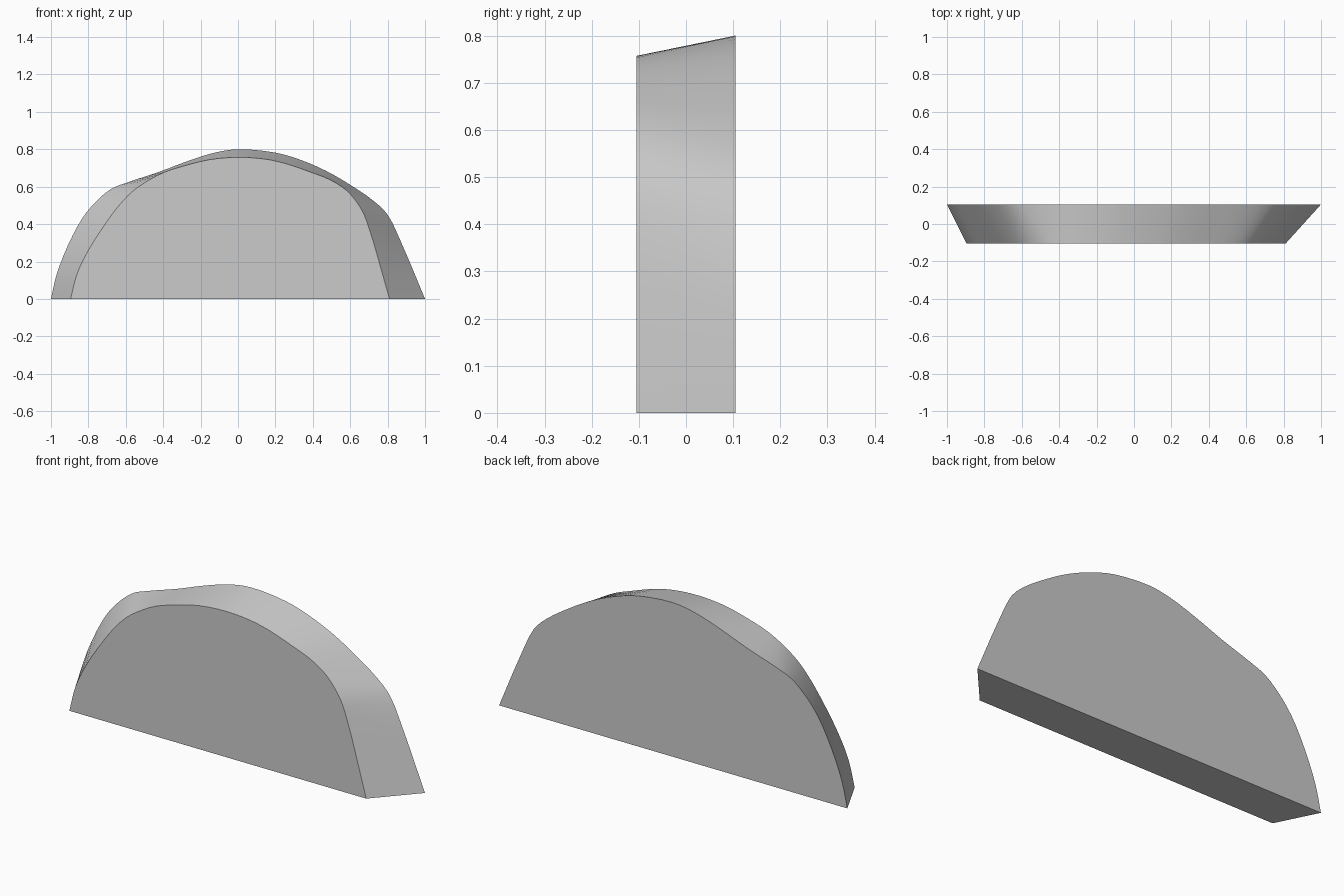
import bpy, bmesh, math
from mathutils import Vector

if "Cube" in bpy.data.objects:
    bpy.data.objects.remove(bpy.data.objects["Cube"])

DEPTH = 0.105  # half thickness

# matching outline points (x, z) of the wide back face and smaller front face
BACK = [(-1, 0), (-.97, .13), (-.91, .285), (-.83, .435), (-.755, .525), (-.675, .59),
        (-.6, .62), (-.42, .68), (-.26, .74), (-.12, .783), (0, .80), (.2, .782),
        (.33, .745), (.47, .685), (.6, .61), (.73, .52), (.80, .45), (.88, .285), (1, 0)]
FRONT = [(-.895, 0), (-.86, .135), (-.80, .26), (-.70, .415), (-.64, .495), (-.57, .57),
         (-.48, .633), (-.395, .677), (-.28, .714), (-.15, .745), (0, .757), (.14, .748),
         (.25, .725), (.39, .677), (.49, .638), (.58, .58), (.65, .495), (.69, .41), (.81, 0)]


def smooth_outline(points, steps=3):
    """Round the outline with a centripetal Catmull-Rom spline."""
    p = [Vector(q) for q in points]
    p = [2 * p[0] - p[1]] + p + [2 * p[-1] - p[-2]]
    out = []
    for a, b, c, d in zip(p, p[1:], p[2:], p[3:]):
        t1 = (b - a).length ** .5
        t2 = t1 + (c - b).length ** .5
        t3 = t2 + (d - c).length ** .5
        for k in range(steps):
            t = t1 + (t2 - t1) * k / steps
            a1 = a.lerp(b, t / t1)
            a2 = b.lerp(c, (t - t1) / (t2 - t1))
            a3 = c.lerp(d, (t - t2) / (t3 - t2))
            b1 = a1.lerp(a2, t / t2)
            b2 = a2.lerp(a3, (t - t1) / (t3 - t1))
            out.append(b1.lerp(b2, (t - t1) / (t2 - t1)))
    return out + [p[-2]]


# flat slab lofted between the two outlines
bm = bmesh.new()
front = [bm.verts.new((v.x, -DEPTH, v.y)) for v in smooth_outline(FRONT)]
back = [bm.verts.new((v.x, DEPTH, v.y)) for v in smooth_outline(BACK)]
n = len(front)
bm.faces.new(front)
bm.faces.new(back[::-1])
for i in range(n):
    j = (i + 1) % n  # the last strip is the flat underside
    bm.faces.new((front[j], front[i], back[i], back[j]))
bmesh.ops.recalc_face_normals(bm, faces=bm.faces)

mesh = bpy.data.meshes.new("half_round_slab")
bm.to_mesh(mesh)
bm.free()
slab = bpy.data.objects.new("half_round_slab", mesh)
bpy.context.collection.objects.link(slab)

# smooth rim, crisp face edges
bpy.context.view_layer.objects.active = slab
slab.select_set(True)
bpy.ops.object.shade_smooth_by_angle(angle=math.radians(30))
